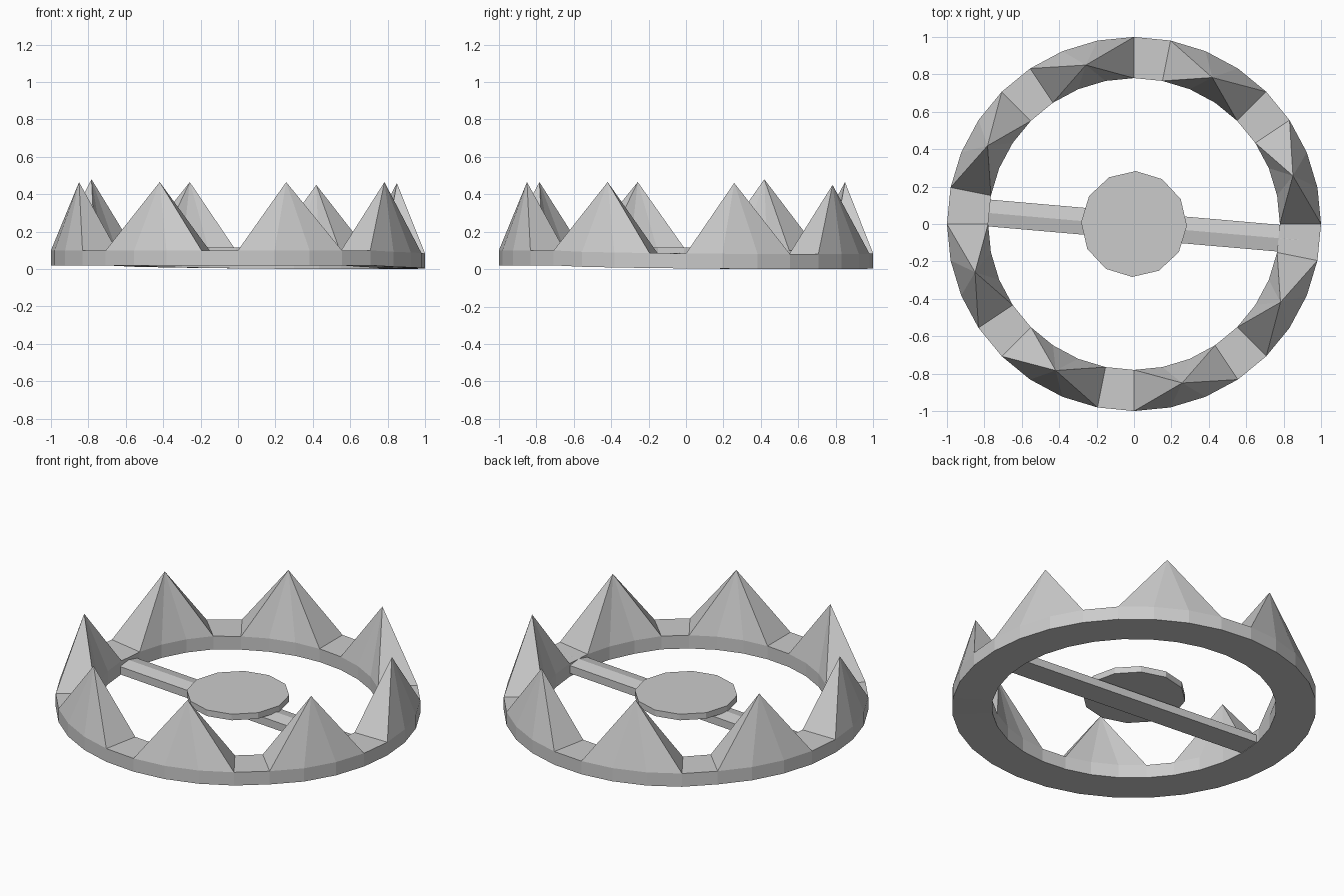
import bpy, bmesh
from math import sin, cos, radians, pi

if "Cube" in bpy.data.objects:
    bpy.data.objects.remove(bpy.data.objects["Cube"])

SEG, R_OUT, R_IN = 32, 1.0, 0.78


def finish(bm, name):
    bmesh.ops.recalc_face_normals(bm, faces=bm.faces)
    mesh = bpy.data.meshes.new(name)
    bm.to_mesh(mesh)
    bm.free()
    ob = bpy.data.objects.new(name, mesh)
    bpy.context.collection.objects.link(ob)
    return ob


def sag(a):
    # the back-right part of the ring sits slightly lower
    return 0.02 * max(0.0, cos(a - pi / 4)) ** 0.6


# Ring with eight teeth: three segments of each four rise to a point
bm = bmesh.new()


def loop(r, z):
    out = []
    for i in range(SEG):
        a = 2 * pi * i / SEG
        out.append(bm.verts.new((r * cos(a), r * sin(a), z - sag(a))))
    return out


ob_, ot = loop(R_OUT, 0.02), loop(R_OUT, 0.1)
ib, it = loop(R_IN, 0.02), loop(R_IN, 0.1)
tips = []
for z in (0.46, 0.45, 0.465, 0.48, 0.465, 0.465, 0.465, 0.465):
    a = radians(16.875 + 45 * len(tips))
    tips.append(bm.verts.new((0.888 * cos(a), 0.888 * sin(a), z)))
for i in range(SEG):
    j = (i + 1) % SEG
    bm.faces.new((ob_[i], ob_[j], ot[j], ot[i]))
    bm.faces.new((ib[i], ib[j], it[j], it[i]))
    bm.faces.new((ob_[i], ob_[j], ib[j], ib[i]))
    k, tip = i % 4, tips[i // 4]
    if k == 3:                      # flat gap between teeth
        bm.faces.new((ot[i], ot[j], it[j], it[i]))
    else:                           # outer and inner tooth facets
        bm.faces.new((ot[i], ot[j], tip))
        bm.faces.new((it[i], it[j], tip))
    if k == 0:                      # tooth end facets
        bm.faces.new((ot[i], it[i], tip))
    if k == 2:
        bm.faces.new((ot[j], it[j], tip))
finish(bm, "toothed_ring")

# Cross bar with a slight ridge, running between opposite gaps
bm = bmesh.new()
profile = [(-0.072, 0.023), (0.072, 0.023), (0.072, 0.07), (0, 0.085), (-0.072, 0.07)]
ends = []
for x, yc in ((-0.88, 0.068), (0.88, -0.085)):
    ends.append([bm.verts.new((x, yc + y, z)) for y, z in profile])
for i in range(5):
    j = (i + 1) % 5
    bm.faces.new((ends[0][i], ends[0][j], ends[1][j], ends[1][i]))
for e in ends:
    bm.faces.new(e)
finish(bm, "cross_bar")

# Twelve-sided trigger plate
bm = bmesh.new()
bmesh.ops.create_cone(bm, cap_ends=True, segments=12, radius1=0.283,
                      radius2=0.283, depth=0.037)
plate = finish(bm, "trigger_plate")
plate.location.z = 0.098
plate.rotation_euler.z = radians(-2)
